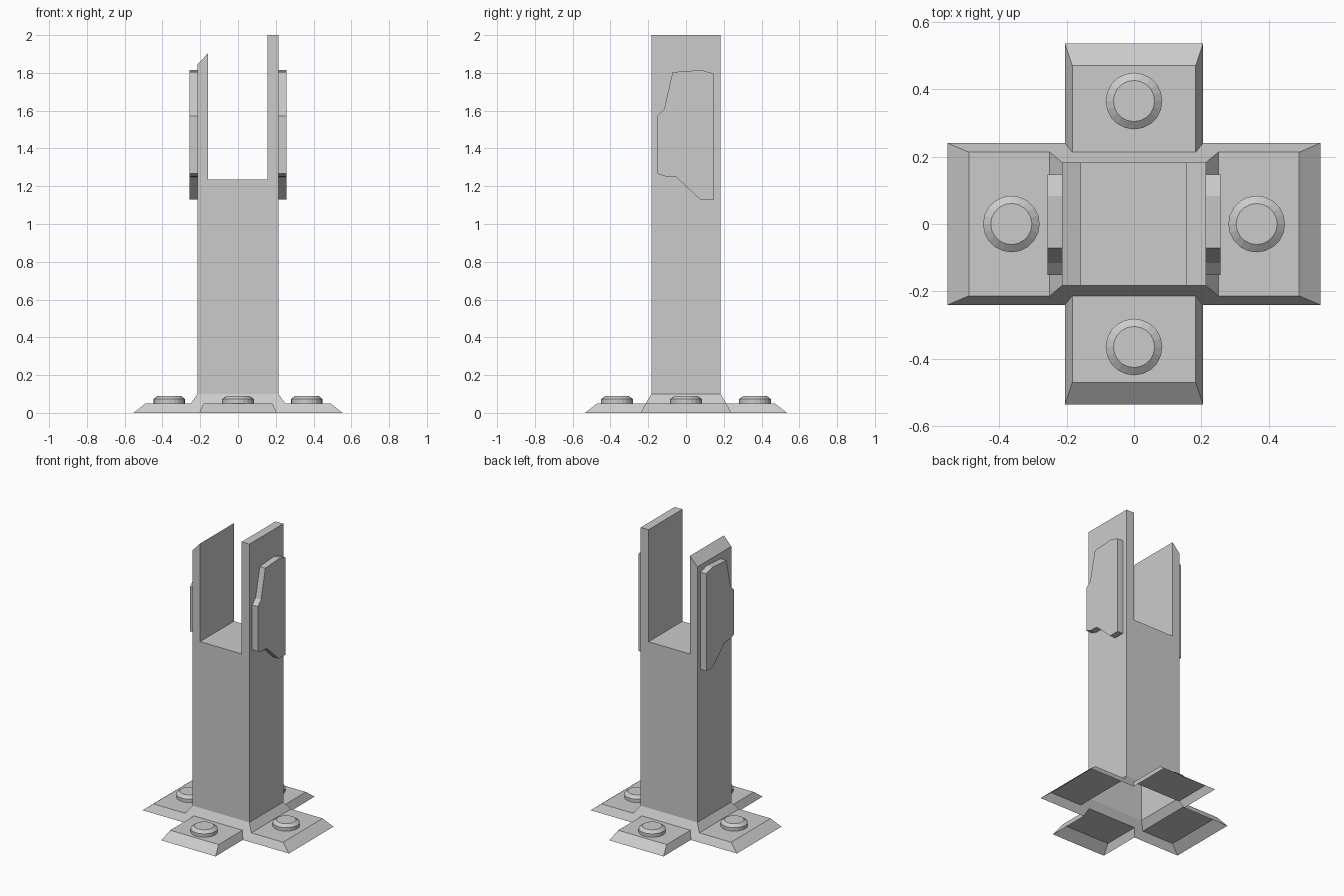
import bpy, bmesh
from math import cos, sin, tau

if "Cube" in bpy.data.objects:
    bpy.data.objects.remove(bpy.data.objects["Cube"])


def make_object(name, faces):
    """Build a flat-shaded mesh from face loops, welding shared corners."""
    bm = bmesh.new()
    for loop in faces:
        bm.faces.new([bm.verts.new(p) for p in loop])
    bmesh.ops.remove_doubles(bm, verts=bm.verts[:], dist=0.0005)
    bmesh.ops.recalc_face_normals(bm, faces=bm.faces[:])
    me = bpy.data.meshes.new(name)
    bm.to_mesh(me)
    bm.free()
    ob = bpy.data.objects.new(name, me)
    bpy.context.collection.objects.link(ob)
    return ob


def prism(loop, offset, skip=(), caps=True):
    """Faces of a profile swept along offset; skip drops side indices."""
    far = [tuple(a + b for a, b in zip(p, offset)) for p in loop]
    n = len(loop)
    sides = [[loop[i], loop[(i + 1) % n], far[(i + 1) % n], far[i]]
             for i in range(n) if i not in skip]
    return sides + ([loop, far] if caps else [])


# Forked post: open at the bottom where it meets the base
PX, PY = 0.214, 0.183
fork = [(-PX, 0.1), (PX, 0.1), (PX, 2.0), (0.155, 2.0), (0.155, 1.235),
        (-0.158, 1.235), (-0.158, 1.905), (-PX, 1.845)]
make_object("forked_post",
            prism([(x, -PY, z) for x, z in fork], (0, 2 * PY, 0), skip=(0,)))

# Cross-shaped base: open-bottomed shell with bevelled edges
faces = []
for s in (-1, 1):
    # long slope shared by the core and the sides of the wide arms
    half = [(0.205, 0.24, 0), (0.553, 0.24, 0), (0.49, 0.213, 0.05),
            (0.25, 0.213, 0.05), (PX, PY, 0.1)]
    right = [(0.183, 0.213, 0.05)] + half
    left = [(-x, y, z) for x, y, z in reversed(right)]
    faces.append([(x, s * y, z) for x, y, z in right + left])

    # wide arm: end slope, top, core slope
    rows = [(0.553, 0.24, 0), (0.49, 0.213, 0.05),
            (0.25, 0.213, 0.05), (PX, PY, 0.1)]
    for (x0, y0, z0), (x1, y1, z1) in zip(rows, rows[1:]):
        faces.append([(s * x0, -y0, z0), (s * x0, y0, z0),
                      (s * x1, y1, z1), (s * x1, -y1, z1)])

    # narrow arm: end slope, top, side slopes
    rows = [(0.205, 0.535, 0), (0.183, 0.47, 0.05), (0.183, 0.213, 0.05)]
    for (x0, y0, z0), (x1, y1, z1) in zip(rows, rows[1:]):
        faces.append([(-x0, s * y0, z0), (x0, s * y0, z0),
                      (x1, s * y1, z1), (-x1, s * y1, z1)])
    for m in (-1, 1):
        side = [(0.205, 0.24, 0)] + rows
        faces.append([(m * x, s * y, z) for x, y, z in side])
make_object("cross_base", faces)

# Bolts: chamfered discs on each arm
N = 20
for name, cx, cy in (("right_bolt", 0.364, 0), ("left_bolt", -0.364, 0),
                     ("back_bolt", 0, 0.365), ("front_bolt", 0, -0.365)):
    rings = [[(cx + r * cos(tau * i / N), cy + r * sin(tau * i / N), z)
              for i in range(N)]
             for r, z in ((0.084, 0.05), (0.084, 0.073), (0.061, 0.09))]
    faces = [rings[2]]
    for a, b in zip(rings, rings[1:]):
        faces += [[a[i], a[(i + 1) % N], b[(i + 1) % N], b[i]]
                  for i in range(N)]
    make_object(name, faces)

# Angular side plates on both prongs
outline = [(-0.152, 1.573), (-0.116, 1.608), (-0.071, 1.804), (0.083, 1.815),
           (0.147, 1.795), (0.147, 1.131), (0.074, 1.131), (-0.054, 1.25),
           (-0.11, 1.252), (-0.152, 1.267)]
for name, s in (("right_side_plate", 1), ("left_side_plate", -1)):
    make_object(name, prism([(s * PX, y, z) for y, z in outline],
                            (s * 0.042, 0, 0)))
